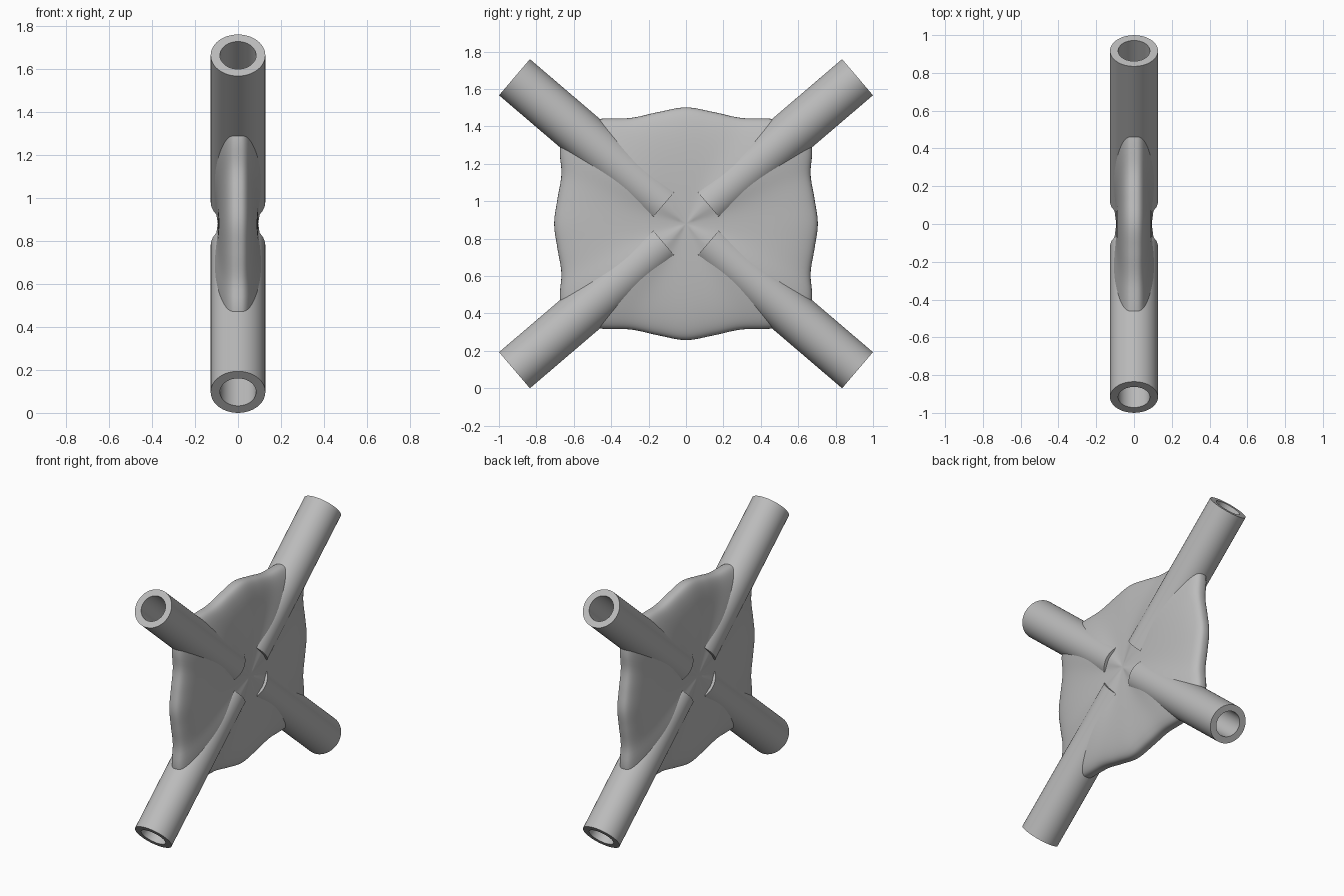
import bpy, bmesh, math
from mathutils import Vector

cube = bpy.data.objects.get("Cube")
if cube:
    bpy.data.objects.remove(cube, do_unlink=True)

grey = bpy.data.materials.new("plain_grey")
grey.use_nodes = True
colour = (0.5, 0.5, 0.5, 1)
grey.diffuse_color = colour
grey.node_tree.nodes["Principled BSDF"].inputs["Base Color"].default_value = colour

CENTRE = Vector((0, 0, 0.88))
TILT = math.radians(40.5)


def finish(bm, name):
    """Turn the mesh into a smooth shaded grey object."""
    bmesh.ops.recalc_face_normals(bm, faces=bm.faces)
    mesh = bpy.data.meshes.new(name)
    bm.to_mesh(mesh)
    bm.free()
    mesh.materials.append(grey)
    obj = bpy.data.objects.new(name, mesh)
    bpy.context.collection.objects.link(obj)
    bpy.ops.object.select_all(action="DESELECT")
    obj.select_set(True)
    bpy.context.view_layer.objects.active = obj
    bpy.ops.object.shade_smooth_by_angle(angle=math.radians(35))


def bridge(bm, a, b):
    """Join two equal rings of vertices with quads."""
    n = len(a)
    for i in range(n):
        j = (i + 1) % n
        bm.faces.new((a[i], a[j], b[j], b[i]))


def tube(name, sy, sz):
    """Hollow pipe running outward along one diagonal."""
    along = Vector((0, sy * math.cos(TILT), sz * math.sin(TILT)))
    side = Vector((1, 0, 0))
    across = along.cross(side)
    sections = [(0.157, 0.127), (1.206, 0.127), (1.206, 0.084), (0.157, 0.084)]
    bm = bmesh.new()
    rings = []
    for dist, radius in sections:
        ring = []
        for i in range(64):
            a = math.tau * i / 64
            ring.append(bm.verts.new(CENTRE + along * dist
                        + (side * math.cos(a) + across * math.sin(a)) * radius))
        rings.append(ring)
    for i in range(4):
        bridge(bm, rings[i], rings[(i + 1) % 4])
    finish(bm, name)


# Wavy outline of one quadrant: angle in degrees, radius
OUTLINE = [(0, .705), (11, .70), (22, .718), (31.5, .79), (40.5, .83),
           (50, .731), (62, .64), (76, .615), (90, .622)]


def quadrant(angle):
    """Fold any angle into the first quadrant, in degrees."""
    return math.degrees(math.atan2(abs(math.sin(angle)), abs(math.cos(angle))))


def outline_radius(deg):
    """Smooth Hermite interpolation of the mirrored outline."""
    pts = [(-OUTLINE[1][0], OUTLINE[1][1])] + OUTLINE
    pts.append((180 - OUTLINE[-2][0], OUTLINE[-2][1]))
    k = 1
    while k < len(pts) - 3 and deg > pts[k + 1][0]:
        k += 1
    (x0, y0), (x1, y1), (x2, y2), (x3, y3) = pts[k - 1:k + 3]
    w = x2 - x1
    t = (deg - x1) / w
    m1 = (y2 - y0) / (x2 - x0) * w
    m2 = (y3 - y1) / (x3 - x1) * w
    return ((2 * t**3 - 3 * t**2 + 1) * y1 + (t**3 - 2 * t**2 + t) * m1
            + (3 * t**2 - 2 * t**3) * y2 + (t**3 - t**2) * m2)


def web():
    """Soft cushion joining the pipes, swelling along each diagonal."""
    bm = bmesh.new()
    steps, count = 28, 160
    rings = []
    for s in range(1, 2 * steps):
        t = math.pi * s / (2 * steps)
        rho = math.sin(t)
        sign = 1 if s < steps else -1
        ring = []
        for i in range(count):
            a = math.tau * i / count
            deg = quadrant(a)
            swell = math.exp(-((deg - 40.5) / 18) ** 2)
            thick = 0.094 + 0.025 * swell * math.sin(math.pi * rho)
            x = 0 if s == steps else sign * thick * max(0, 1 - rho**3) ** (1 / 3)
            r = rho * outline_radius(deg)
            ring.append(bm.verts.new(CENTRE + Vector((x, r * math.cos(a), r * math.sin(a)))))
        rings.append(ring)
    for a, b in zip(rings, rings[1:]):
        bridge(bm, a, b)
    for ring, x in ((rings[0], 0.094), (rings[-1], -0.094)):
        pole = bm.verts.new(CENTRE + Vector((x, 0, 0)))
        for i in range(count):
            bm.faces.new((ring[i], ring[(i + 1) % count], pole))
    finish(bm, "centre_web")


web()
for y_name, sy in (("front", -1), ("back", 1)):
    for z_name, sz in (("lower", -1), ("upper", 1)):
        tube(f"{z_name}_{y_name}_pipe", sy, sz)
